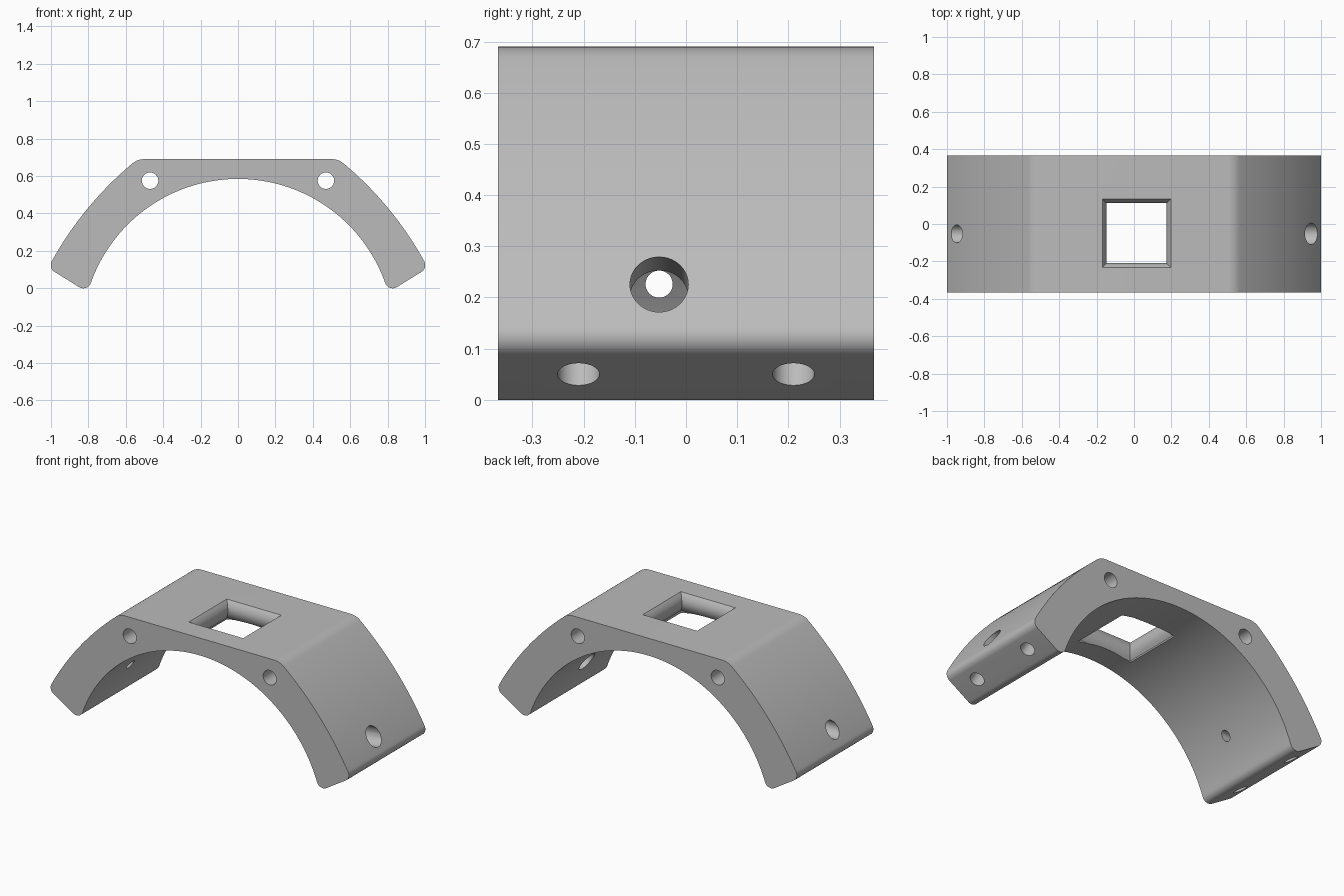
import bpy
import bmesh
from math import sin, cos, sqrt, radians
from mathutils import Vector

if "Cube" in bpy.data.objects:
    bpy.data.objects.remove(bpy.data.objects["Cube"], do_unlink=True)

HALF_DEPTH = 0.367
TOP = 0.69

grey = bpy.data.materials.new("plain_grey")
grey.use_nodes = True
grey.diffuse_color = (0.5, 0.5, 0.5, 1)
grey.node_tree.nodes["Principled BSDF"].inputs["Base Color"].default_value = grey.diffuse_color


def sweep(centre, a, b, steps):
    """Points on the short circular arc around centre from a to b."""
    ra, rb = a - centre, b - centre
    angle = ra.angle(rb)
    return [centre + (ra * sin(angle * (1 - i / steps)) + rb * sin(angle * i / steps)) / sin(angle)
            for i in range(steps + 1)]


def walk(path, dist):
    """The rest of a path after a distance from its start."""
    i = 0
    while (path[i + 1] - path[i]).length <= dist:
        dist -= (path[i + 1] - path[i]).length
        i += 1
    return [path[i] + (path[i + 1] - path[i]).normalized() * dist] + path[i + 1:]


def fillet(before, after, t):
    """Join two paths meeting at a corner with a rounded corner."""
    corner = after[0]
    back, ahead = walk(before[::-1], t), walk(after, t)
    u, v = (back[0] - corner).normalized(), (ahead[0] - corner).normalized()
    m = (u + v).normalized()
    centre = corner + m * (t / m.dot(u))
    bend = sweep(centre, back[0], ahead[0], 10)
    return back[::-1] + bend[1:-1] + ahead


def make_object(name, bm):
    bmesh.ops.recalc_face_normals(bm, faces=bm.faces[:])
    mesh = bpy.data.meshes.new(name)
    bm.to_mesh(mesh)
    bm.free()
    mesh.materials.append(grey)
    obj = bpy.data.objects.new(name, mesh)
    bpy.context.scene.collection.objects.link(obj)
    return obj


# Half outline of the arch: flat top, outer curve, foot, inner curve
top_mid = Vector((0, TOP))
shoulder = Vector((0.537, TOP))
foot_outer = Vector((1.015, 0.109))
foot_inner = Vector((0.803, -0.023))
inner_centre = Vector((0, -0.25))
inner_top = inner_centre + Vector((0, (foot_inner - inner_centre).length))

chord = foot_outer - shoulder
inward = Vector((chord.y, -chord.x)).normalized()
outer_centre = (shoulder + foot_outer) / 2 + inward * sqrt(1.85 ** 2 - chord.length_squared / 4)

half = fillet([top_mid, shoulder], sweep(outer_centre, shoulder, foot_outer, 28), 0.035)
half = fillet(half, [foot_outer, foot_inner], 0.04)
half = fillet(half, sweep(inner_centre, foot_inner, inner_top, 40), 0.055)
outline = half + [Vector((-p.x, p.y)) for p in half[-2:0:-1]]

# Arch body: two end faces joined by a wall
bm = bmesh.new()
front, back = [[bm.verts.new((p.x, y, p.y)) for p in outline] for y in (-HALF_DEPTH, HALF_DEPTH)]
bm.faces.new(front)
bm.faces.new(back[::-1])
for i in range(len(outline)):
    bm.faces.new((front[i - 1], front[i], back[i], back[i - 1]))
body = make_object("arch_bracket", bm)

cutters = []


def drill(a, b, radius):
    """Cylinder cutter between two points."""
    a, b = Vector(a), Vector(b)
    bm = bmesh.new()
    bmesh.ops.create_cone(bm, cap_ends=True, segments=40, radius1=radius, radius2=radius,
                          depth=(b - a).length)
    rot = (b - a).to_track_quat("Z", "Y").to_matrix().to_4x4()
    bmesh.ops.transform(bm, matrix=rot, verts=bm.verts[:])
    bmesh.ops.translate(bm, vec=(a + b) / 2, verts=bm.verts[:])
    cutters.append(make_object("hole_cutter", bm))


for s in (-1, 1):
    # Long holes through the shoulders
    drill((s * 0.47, -0.5, 0.575), (s * 0.47, 0.5, 0.575), 0.044)
    # Blind holes in the sloping feet
    along = Vector((-s * sin(radians(31.5)), 0, cos(radians(31.5))))
    for y in (-0.21, 0.21):
        mouth = Vector((s * 0.92, y, 0.05))
        drill(mouth - along * 0.1, mouth + along * 0.22, 0.041)

# Left side bore, and stepped right side bore
drill((1.145, -0.0525, 0.246), (0.545, -0.0525, 0.183), 0.057)
drill((-1.15, -0.0525, 0.226), (-0.77, -0.0525, 0.226), 0.048)
drill((-1.1, -0.0525, 0.226), (-0.5, -0.0525, 0.226), 0.0265)

# Square window with walls flared towards both ends
bm = bmesh.new()
levels = [(0.5, 1)] + [(0.633 + 0.057 * i / 8, (i / 8) ** 2) for i in range(-8, 9)] + [(0.8, 1)]
rings = []
for z, flare in levels:
    w = 0.16 + 0.023 * flare
    rings.append([bm.verts.new((0.014 + sx * w, -0.049 + sy * w, z))
                  for sx, sy in ((-1, -1), (1, -1), (1, 1), (-1, 1))])
for low, high in zip(rings, rings[1:]):
    for k in range(4):
        bm.faces.new((low[k - 1], low[k], high[k], high[k - 1]))
bm.faces.new(rings[0])
bm.faces.new(rings[-1])
cutters.append(make_object("window_cutter", bm))

# Cut everything and bake the result
for c in cutters:
    c.hide_render = True
    mod = body.modifiers.new("cut", "BOOLEAN")
    mod.operation = "DIFFERENCE"
    mod.solver = "EXACT"
    mod.object = c
bpy.context.view_layer.update()
result = bpy.data.meshes.new_from_object(
    body.evaluated_get(bpy.context.evaluated_depsgraph_get()))
body.modifiers.clear()
body.data = result
for c in cutters:
    bpy.data.objects.remove(c, do_unlink=True)

# Smooth curves, sharp edges
bpy.ops.object.select_all(action="DESELECT")
body.select_set(True)
bpy.context.view_layer.objects.active = body
bpy.ops.object.shade_smooth_by_angle(angle=radians(30))
